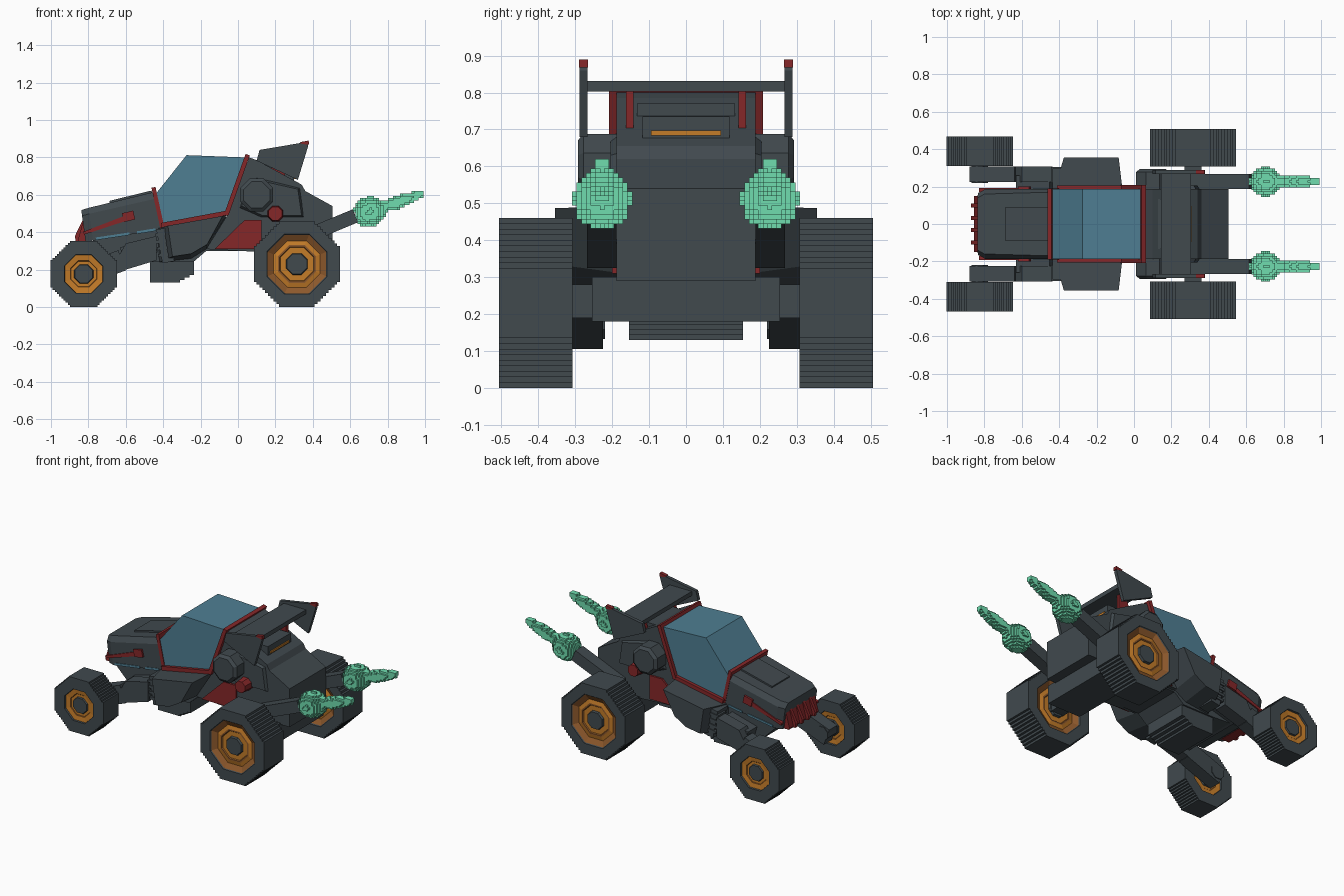
import bpy, bmesh, math
from mathutils import Vector

if "Cube" in bpy.data.objects:
    bpy.data.objects.remove(bpy.data.objects["Cube"])


def material(name, rgb):
    m = bpy.data.materials.new(name)
    m.diffuse_color = (*rgb, 1)
    m.use_nodes = True
    m.node_tree.nodes["Principled BSDF"].inputs["Base Color"].default_value = m.diffuse_color
    return m


GREY = material("dark grey", (0.052, 0.067, 0.076))
RED = material("deep red", (0.235, 0.02, 0.022))
GLASS = material("blue glass", (0.078, 0.21, 0.29))
ORANGE = material("orange", (0.55, 0.2, 0.022))
BROWN = material("brown", (0.27, 0.1, 0.025))
MINT = material("mint flame", (0.16, 0.72, 0.43))


def loft(name, sections, mats, rule=None):
    """Skin a list of equal-length point loops and cap both ends."""
    bm = bmesh.new()
    loops = [[bm.verts.new(p) for p in s] for s in sections]
    n = len(loops[0])
    for k, (a, b) in enumerate(zip(loops, loops[1:])):
        for i in range(n):
            f = bm.faces.new((a[i], a[(i + 1) % n], b[(i + 1) % n], b[i]))
            f.material_index = rule[k] if rule else 0
    bm.faces.new(loops[0][::-1])
    bm.faces.new(loops[-1])
    bmesh.ops.recalc_face_normals(bm, faces=bm.faces)
    me = bpy.data.meshes.new(name)
    bm.to_mesh(me)
    bm.free()
    for m in mats:
        me.materials.append(m)
    ob = bpy.data.objects.new(name, me)
    bpy.context.collection.objects.link(ob)
    return ob


def prism(name, pts, y0, y1, mat, outer=None):
    """Side profile (x, z) pushed from y0 to y1, optionally to another profile."""
    return loft(name, [[(x, y0, z) for x, z in pts],
                       [(x, y1, z) for x, z in (outer or pts)]], [mat])


def pair(name, pts, y0, y1, mat, outer=None):
    for side, s in (("right", 1), ("left", -1)):
        prism(f"{side}_{name}", pts, s * y0, s * y1, mat, outer)


def bar(a, b, t, t2=None):
    """Side profile of a straight bar of thickness t (t2 at the far end)."""
    a, b = Vector(a), Vector(b)
    d = (b - a).normalized()
    n = Vector((-d.y, d.x)) / 2
    t2 = t2 or t
    return [tuple(p) for p in (a + n * t, b + n * t2, b - n * t2, a - n * t)]


def box(x0, x1, z0, z1):
    return [(x0, z0), (x1, z0), (x1, z1), (x0, z1)]


def octagon(cx, cz, r):
    k = r / math.cos(math.pi / 8)
    return [(cx + k * math.cos(math.pi * (i + .5) / 4), cz + k * math.sin(math.pi * (i + .5) / 4))
            for i in range(8)]


def stepped_octagon(steps=9):
    """Unit octagon whose slanted edges are little stairs."""
    c, d = math.sqrt(2) - 1, (2 - math.sqrt(2)) / steps
    quarter = []
    for i in range(steps):
        quarter += [(1 - i * d, c + i * d), (1 - (i + 1) * d, c + i * d)]
    quarter.append((c, 1))
    pts = []
    for q in range(4):
        for x, z in quarter:
            for _ in range(q):
                x, z = -z, x
            pts.append((x, z))
    return pts


# Wheels: stepped tread, sunken octagonal rim and hub on both faces
STAIRS = stepped_octagon()
SMOOTH = []
for px, pz in STAIRS:
    m = max(abs(px), abs(pz), (abs(px) + abs(pz)) / math.sqrt(2))
    SMOOTH.append((px / m, pz / m))


def wheel(name, cx, r, y0, y1, rings):
    half, mid = (y1 - y0) / 2, (y0 + y1) / 2
    full = [(f, -half + d) for f, d, _ in rings] + [(f, half - d) for f, d, _ in rings[::-1]]
    idx = [m for _, _, m in rings[1:]]
    rule = idx + [0] + idx[::-1]
    for side, s in (("right", 1), ("left", -1)):
        loops = [[(cx + x * f * r, s * (mid + y), r + z * f * r)
                  for x, z in (STAIRS if f == 1 else SMOOTH)] for f, y in full]
        loft(f"{side}_{name}", loops, [GREY, ORANGE, BROWN], rule)


wheel("rear_wheel", 0.315, 0.23, 0.308, 0.507,
      [(.23, .012, 0), (.25, .026, 0), (.38, .026, 1), (.4, .02, 2), (.44, .02, 2),
       (.54, .026, 1), (.68, .006, 2), (.70, 0, 0), (1, 0, 0)])
wheel("front_wheel", -0.825, 0.177, 0.31, 0.468,
      [(.27, .01, 0), (.29, .02, 0), (.38, .02, 1), (.40, .016, 2), (.57, .012, 1),
       (.58, 0, 0), (1, 0, 0)])

# Axles and front suspension
prism("rear_axle", box(0.27, 0.36, 0.19, 0.28), -0.34, 0.34, GREY)
prism("rear_gearbox", box(0.2, 0.44, 0.18, 0.30), -0.255, 0.255, GREY)
pair("front_axle", octagon(-0.825, 0.177, 0.045), 0.22, 0.34, GREY)
pair("front_arm", bar((-0.86, 0.16), (-0.62, 0.25), 0.115), 0.225, 0.308, GREY)
pair("front_arm_mount", [(-0.68, 0.20), (-0.60, 0.20), (-0.435, 0.25), (-0.435, 0.38), (-0.60, 0.34)],
     0.225, 0.308, GREY)
prism("front_cross_member", bar((-0.62, 0.28), (-0.44, 0.33), 0.08), -0.26, 0.26, GREY)

# Underbody and belly box
prism("underbody", [(-0.78, 0.36), (-0.4, 0.43), (0.0, 0.49), (0.1, 0.3), (-0.17, 0.30),
                    (-0.24, 0.24), (-0.47, 0.24), (-0.67, 0.25)], -0.165, 0.165, GREY)
steps = [p for i in range(4) for p in ((-0.31 + i * .025, 0.13 + i * .014),
                                       (-0.31 + i * .025, 0.144 + i * .014))]
prism("belly_box", [(-0.47, 0.13)] + steps + [(-0.235, 0.29), (-0.47, 0.29)], -0.155, 0.155, GREY)


# Hood with chamfered top edges
def hood_section(xt, zt, xb, zb, w, wt):
    half = [(0.0, w), (0.82, w), (1.0, wt)]
    line = [(xb + (xt - xb) * t, y, zb + (zt - zb) * t) for t, y in half]
    return line + [(x, -y, z) for x, y, z in line[::-1]]


loft("hood", [hood_section(-0.838, 0.518, -0.815, 0.35, 0.165, 0.138),
              hood_section(-0.80, 0.53, -0.775, 0.355, 0.186, 0.16),
              hood_section(-0.45, 0.615, -0.40, 0.417, 0.188, 0.17)], [GREY])
prism("hood_panel", bar((-0.685, 0.557), (-0.46, 0.612), 0.022), -0.09, 0.09, GREY)
pair("hood_trim", bar((-0.825, 0.395), (-0.60, 0.475), 0.016, 0.028), 0.17, 0.193, RED)
pair("hood_trim_block", bar((-0.615, 0.478), (-0.555, 0.492), 0.048), 0.17, 0.2, RED)
pair("hood_lamp_strip", bar((-0.76, 0.365), (-0.58, 0.392), 0.014), 0.17, 0.191, GLASS)
pair("hood_lamp_strip_rear", bar((-0.54, 0.398), (-0.44, 0.414), 0.014), 0.17, 0.191, GLASS)

# Grille with upright ribs
prism("grille", [(-0.828, 0.46), (-0.855, 0.36), (-0.85, 0.35), (-0.79, 0.35)], -0.15, 0.15, RED)
for i in range(4):
    y = -0.099 + i * 0.066
    prism(f"grille_rib_{i + 1}", [(-0.825, 0.475), (-0.872, 0.38), (-0.868, 0.352), (-0.80, 0.35)],
          y - 0.011, y + 0.011, RED)

# Canopy glass and red frame
prism("canopy", [(-0.275, 0.812), (0.035, 0.80), (-0.07, 0.49), (-0.40, 0.43), (-0.44, 0.605)],
      -0.186, 0.186, GLASS)
prism("canopy_rear_hoop", bar((0.052, 0.815), (-0.062, 0.495), 0.024), -0.209, 0.209, RED)
prism("canopy_front_hoop", bar((-0.452, 0.64), (-0.405, 0.425), 0.022), -0.19, 0.19, RED)
pair("canopy_sill", bar((-0.41, 0.437), (-0.055, 0.503), 0.026), 0.16, 0.206, RED)

# Rear body and engine cover
prism("rear_body", [(0.06, 0.80), (0.10, 0.785), (0.34, 0.655), (0.36, 0.62), (0.505, 0.54), (0.505, 0.29),
                    (0.2, 0.29), (-0.17, 0.31), (-0.055, 0.495)], -0.188, 0.188, GREY)
prism("engine_vent_upper", box(0.10, 0.19, 0.70, 0.77), -0.133, 0.133, GREY)
prism("engine_vent_lower", box(0.18, 0.30, 0.64, 0.735), -0.118, 0.118, GREY)
prism("tail_light", box(0.295, 0.307, 0.684, 0.697), -0.095, 0.095, ORANGE)
pair("side_panel", [(0.035, 0.465), (0.125, 0.465), (0.125, 0.31), (-0.125, 0.31)], 0.17, 0.2, RED)
pair("rear_shoulder", [(0.06, 0.66), (0.10, 0.70), (0.34, 0.64), (0.36, 0.47), (0.12, 0.47), (0.0, 0.52)],
     0.17, 0.205, GREY, [(0.06, 0.65), (0.10, 0.68), (0.32, 0.63), (0.34, 0.49), (0.13, 0.49), (0.02, 0.54)])
pair("turbine", octagon(0.10, 0.60, 0.088), 0.18, 0.278, GREY)
pair("turbine_cap", octagon(0.10, 0.60, 0.088), 0.278, 0.293, GREY, octagon(0.10, 0.60, 0.07))
pair("red_knob", octagon(0.20, 0.50, 0.043), 0.18, 0.265, RED, octagon(0.20, 0.50, 0.036))

# Side pods and louvres
pair("side_pod", [(-0.43, 0.42), (-0.06, 0.492), (-0.17, 0.31), (-0.25, 0.26), (-0.42, 0.24)],
     0.17, 0.355, GREY, [(-0.375, 0.435), (-0.082, 0.487), (-0.165, 0.335), (-0.25, 0.285), (-0.35, 0.27)])
pair("louvre_frame", bar((-0.405, 0.42), (-0.372, 0.24), 0.065), 0.19, 0.298, GREY)
for i in range(4):
    z = 0.275 + i * 0.036
    pair(f"louvre_{i + 1}", bar((-0.428 - i * .005, z), (-0.355 - i * .005, z + 0.01), 0.017),
         0.22, 0.304, GREY)

# Rear wing
prism("wing", box(0.145, 0.305, 0.803, 0.831), -0.27, 0.27, GREY)
pair("wing_fin", [(0.10, 0.782), (0.115, 0.84), (0.37, 0.883), (0.375, 0.86), (0.32, 0.68)],
     0.267, 0.289, GREY)
pair("wing_tip", [(0.335, 0.874), (0.332, 0.882), (0.378, 0.89), (0.379, 0.868), (0.368, 0.868)],
     0.266, 0.29, RED)
pair("wing_support", [(0.16, 0.70), (0.25, 0.68), (0.25, 0.81), (0.20, 0.81)], 0.142, 0.163, RED)

# Exhaust pipes
pair("exhaust", bar((0.32, 0.36), (0.628, 0.488), 0.075), 0.188, 0.268, GREY)

# Blocky exhaust flames: lathed along the pipe, then turned into small blocks
start, end = Vector((0.63, 0, 0.485)), Vector((0.995, 0, 0.608))
axis = (end - start).normalized()
side_v, up_v = Vector((0, 1, 0)), axis.cross(Vector((0, 1, 0)))
profile = [(0, .035), (.04, .06), (.12, .076), (.22, .08), (.32, .07), (.39, .045), (.45, .03),
           (.6, .036), (.75, .032), (.9, .024), (1, .016)]
for side, s in (("right", 1), ("left", -1)):
    loops = []
    for t, r in profile:
        c = start.lerp(end, t) + Vector((0, s * 0.227, 0))
        loops.append([c + side_v * r * math.cos(a) + up_v * r * math.sin(a)
                      for a in (i * math.tau / 12 for i in range(12))])
    flame = loft(f"{side}_flame", loops, [MINT])
    mod = flame.modifiers.new("blocks", 'REMESH')
    mod.mode = 'BLOCKS'
    mod.octree_depth = 5
    mod.scale = 0.95
    mod.use_remove_disconnected = False
